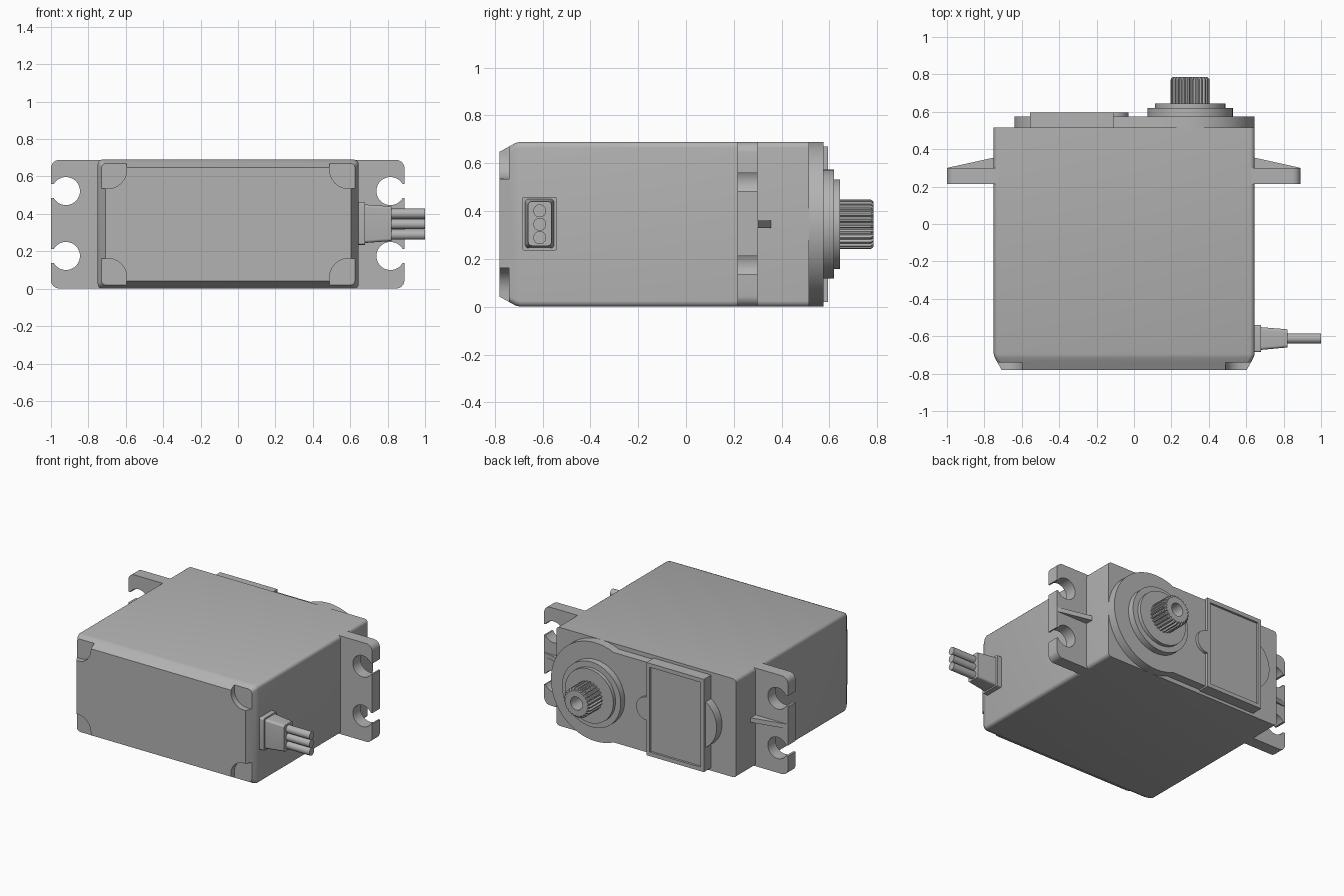
import bpy, bmesh, math
from math import pi, cos, sin

if "Cube" in bpy.data.objects:
    bpy.data.objects.remove(bpy.data.objects["Cube"], do_unlink=True)

grey = bpy.data.materials.new("plain grey")
grey.use_nodes = True
COLOUR = (0.45, 0.45, 0.45, 1)
grey.diffuse_color = COLOUR
grey.node_tree.nodes["Principled BSDF"].inputs["Base Color"].default_value = COLOUR

AX, AZ = 0.3, 0.345      # output shaft axis; AZ is also mid height


def arc(cx, cz, r, a0, a1, n):
    return [(cx + r * cos(a0 + (a1 - a0) * i / n),
             cz + r * sin(a0 + (a1 - a0) * i / n)) for i in range(n + 1)]


def circle(cx, cz, r, n=48):
    return arc(cx, cz, r, 0, 2 * pi, n)[:-1]


def rounded(x0, x1, z0, z1, r, n=6):
    corners = [(x1 - r, z1 - r), (x0 + r, z1 - r), (x0 + r, z0 + r), (x1 - r, z0 + r)]
    return [p for k, (cx, cz) in enumerate(corners)
            for p in arc(cx, cz, r, k * pi / 2, (k + 1) * pi / 2, n)]


def box(x0, x1, z0, z1):
    return [(x1, z1), (x0, z1), (x0, z0), (x1, z0)]


def loft(name, sections, axis="y"):
    """Skin a list of (position, outline) sections along an axis."""
    place = {"y": lambda p, d: (p[0], d, p[1]),
             "x": lambda p, d: (d, p[0], p[1]),
             "z": lambda p, d: (p[0], p[1], d)}[axis]
    bm = bmesh.new()
    rings = [[bm.verts.new(place(p, d)) for p in pts] for d, pts in sections]
    n = len(rings[0])
    for a, b in zip(rings, rings[1:]):
        for i in range(n):
            j = (i + 1) % n
            bm.faces.new((a[i], a[j], b[j], b[i]))
    bm.faces.new(rings[0])
    bm.faces.new(rings[-1])
    bmesh.ops.recalc_face_normals(bm, faces=bm.faces)
    mesh = bpy.data.meshes.new(name)
    bm.to_mesh(mesh)
    bm.free()
    mesh.materials.append(grey)
    ob = bpy.data.objects.new(name, mesh)
    bpy.context.collection.objects.link(ob)
    return ob


def prism(name, pts, lo, hi, axis="y"):
    return loft(name, [(lo, pts), (hi, pts)], axis)


def combine(ob, others, operation="DIFFERENCE"):
    """Apply booleans and remove the helper solids."""
    bpy.context.view_layer.objects.active = ob
    for other in others:
        mod = ob.modifiers.new("boolean", "BOOLEAN")
        mod.operation, mod.solver, mod.object = operation, "EXACT", other
        bpy.ops.object.modifier_apply(modifier=mod.name)
        bpy.data.objects.remove(other, do_unlink=True)


# Case: rounded box with a chamfered front end
def case_outline(inset):
    return rounded(-0.75 + inset, 0.645 - inset, inset, 0.69 - inset, 0.025)


case = loft("case", [(-0.78, case_outline(0.042)), (-0.715, case_outline(0.006)),
                     (-0.695, case_outline(0)), (0.515, case_outline(0))])

# Screw pockets in the four front corners
pockets = []
for x0, x1 in ((-0.9, -0.595), (0.49, 0.8)):
    for z0, z1 in ((-0.2, 0.162), (0.535, 0.9)):
        pockets.append(prism("pocket_cutter", rounded(x0, x1, z0, z1, 0.1), -0.9, -0.74))
combine(case, pockets)

# Mounting flange with open screw slots at both ends
flange = prism("mounting_flange", rounded(-1, 0.89, 0.001, 0.689, 0.045), 0.215, 0.3)
cutters = []
for side, hx in ((-1, -0.92), (1, 0.815)):
    for hz in (0.175, 0.522):
        cutters.append(prism("hole_cutter", circle(hx, hz, 0.075), 0.1, 0.4))
        xs = sorted((hx, hx + side * 0.2))
        cutters.append(prism("slot_cutter", box(*xs, hz - 0.038, hz + 0.038), 0.1, 0.4))
combine(flange, cutters)

# Triangular ribs stiffening the flange
for name, root, tip in (("left_rib", 0.63, 0.885), ("right_rib", -0.735, -0.995)):
    prism(name, [(root, 0.28), (tip, 0.28), (tip, 0.301), (root, 0.358)],
          AZ - 0.016, AZ + 0.016, "z")

# Gearbox cover: round around the shaft, straight beyond, small round end tab
cover = prism("gearbox_cover", circle(AX, AZ, 0.345, 96), 0.5, 0.575)
combine(cover, [prism("cover_plate", box(-0.5, AX, 0.03, 0.66), 0.5, 0.575),
                prism("cover_tab", circle(-0.447, AZ, 0.193, 64), 0.5, 0.575)], "UNION")

# Raised frame with a sunken label area and a round notch tab
frame = prism("label_frame", box(-0.555, -0.11, 0.02, 0.67), 0.5, 0.595)
combine(frame, [prism("label_recess", box(-0.53, -0.135, 0.048, 0.642), 0.58, 0.7)])
prism("frame_tab", arc(-0.111, AZ, 0.081, -pi / 2, pi / 2, 20), 0.56, 0.595)

# Stepped bearing collar
prism("bearing_base", circle(AX, AZ, 0.228, 64), 0.56, 0.62)
prism("bearing_collar", circle(AX, AZ, 0.188, 64), 0.6, 0.645)

# Splined output shaft with a screw hole
TEETH = 25


def spline(tip, root):
    pts = []
    for i in range(TEETH):
        for step, r in ((0, root), (0.3, root), (0.5, tip), (0.8, tip)):
            a = 2 * pi * (i + step) / TEETH
            pts.append((AX + r * cos(a), AZ + r * sin(a)))
    return pts


shaft = loft("output_shaft", [(0.63, spline(0.104, 0.092)), (0.773, spline(0.104, 0.092)),
                              (0.785, spline(0.094, 0.086))])
combine(shaft, [prism("screw_hole", circle(AX, AZ, 0.046, 32), 0.66, 0.9)])

# Cable boot and its three wires
prism("boot_base", rounded(-0.685, -0.54, 0.235, 0.46, 0.01), 0.63, 0.68, "x")
loft("cable_boot", [(0.67, rounded(-0.674, -0.551, 0.244, 0.451, 0.015)),
                    (0.82, rounded(-0.66, -0.563, 0.255, 0.44, 0.015))], "x")
for i, name in enumerate(("lower_wire", "middle_wire", "upper_wire")):
    prism(name, circle(-0.612, AZ + (i - 1) * 0.056, 0.027, 24), 0.8, 1.0, "x")

# Smooth the curved walls while keeping hard edges crisp
bpy.ops.object.select_all(action="DESELECT")
for ob in bpy.context.collection.objects:
    if ob.type == "MESH" and ob.name != "output_shaft":
        ob.select_set(True)
        bpy.context.view_layer.objects.active = ob
bpy.ops.object.shade_smooth_by_angle(angle=math.radians(25))
